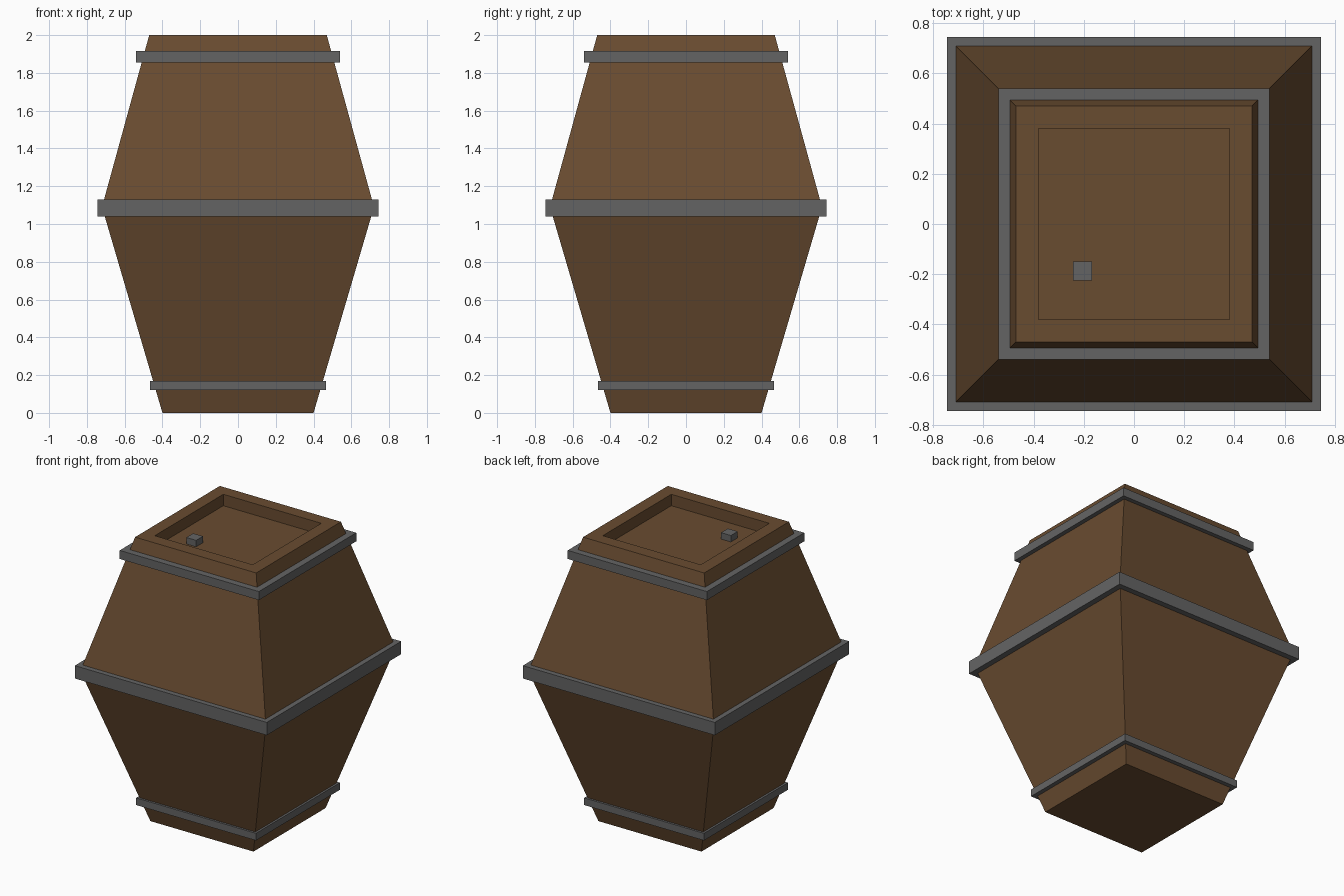
import bpy
import bmesh

if "Cube" in bpy.data.objects:
    bpy.data.objects.remove(bpy.data.objects["Cube"])


def material(name, color):
    m = bpy.data.materials.new(name)
    m.diffuse_color = (*color, 1.0)
    m.use_nodes = True
    m.node_tree.nodes["Principled BSDF"].inputs["Base Color"].default_value = m.diffuse_color
    return m


wood = material("brown wood", (0.141, 0.072, 0.030))
iron = material("grey iron", (0.127, 0.127, 0.127))


def square_loft(name, profile, mat, closed=False, center=(0, 0)):
    """Sweep a (half width, height) profile round a square; cap it or close it into a ring."""
    bm = bmesh.new()
    cx, cy = center
    loops = [[bm.verts.new((cx + sx * h, cy + sy * h, z))
              for sx, sy in ((-1, -1), (1, -1), (1, 1), (-1, 1))]
             for h, z in profile]
    pairs = list(zip(loops, loops[1:]))
    if closed:
        pairs.append((loops[-1], loops[0]))
    else:
        bm.faces.new(loops[0])
        bm.faces.new(loops[-1])
    for a, b in pairs:
        for i in range(4):
            j = (i + 1) % 4
            bm.faces.new((a[i], a[j], b[j], b[i]))
    bmesh.ops.recalc_face_normals(bm, faces=bm.faces)
    me = bpy.data.meshes.new(name)
    bm.to_mesh(me)
    bm.free()
    me.materials.append(mat)
    ob = bpy.data.objects.new(name, me)
    bpy.context.collection.objects.link(ob)
    return ob


# Barrel body with a recessed lid
BELLY = (0.72, 1.09)
square_loft("barrel_body",
            [(0.40, 0), BELLY, (0.47, 2.0), (0.38, 2.0), (0.38, 1.92)], wood)


def body_half(z):
    """Half width of the body at height z."""
    h, zb = BELLY
    if z < zb:
        return 0.40 + (h - 0.40) * z / zb
    return 0.47 + (h - 0.47) * (2.0 - z) / (2.0 - zb)


# Iron hoops, set slightly into the wood
for name, outer, z0, z1 in (("bottom_hoop", 0.465, 0.12, 0.17),
                            ("middle_hoop", 0.745, 1.04, 1.13),
                            ("top_hoop", 0.54, 1.855, 1.915)):
    lo, hi = body_half(z0) - 0.005, body_half(z1) - 0.005
    square_loft(name, [(lo, z0), (outer, z0), (outer, z1), (hi, z1)], iron, closed=True)

# Small plug on the lid
square_loft("lid_plug", [(0.038, 1.915), (0.038, 1.965)], iron, center=(-0.205, -0.188))
